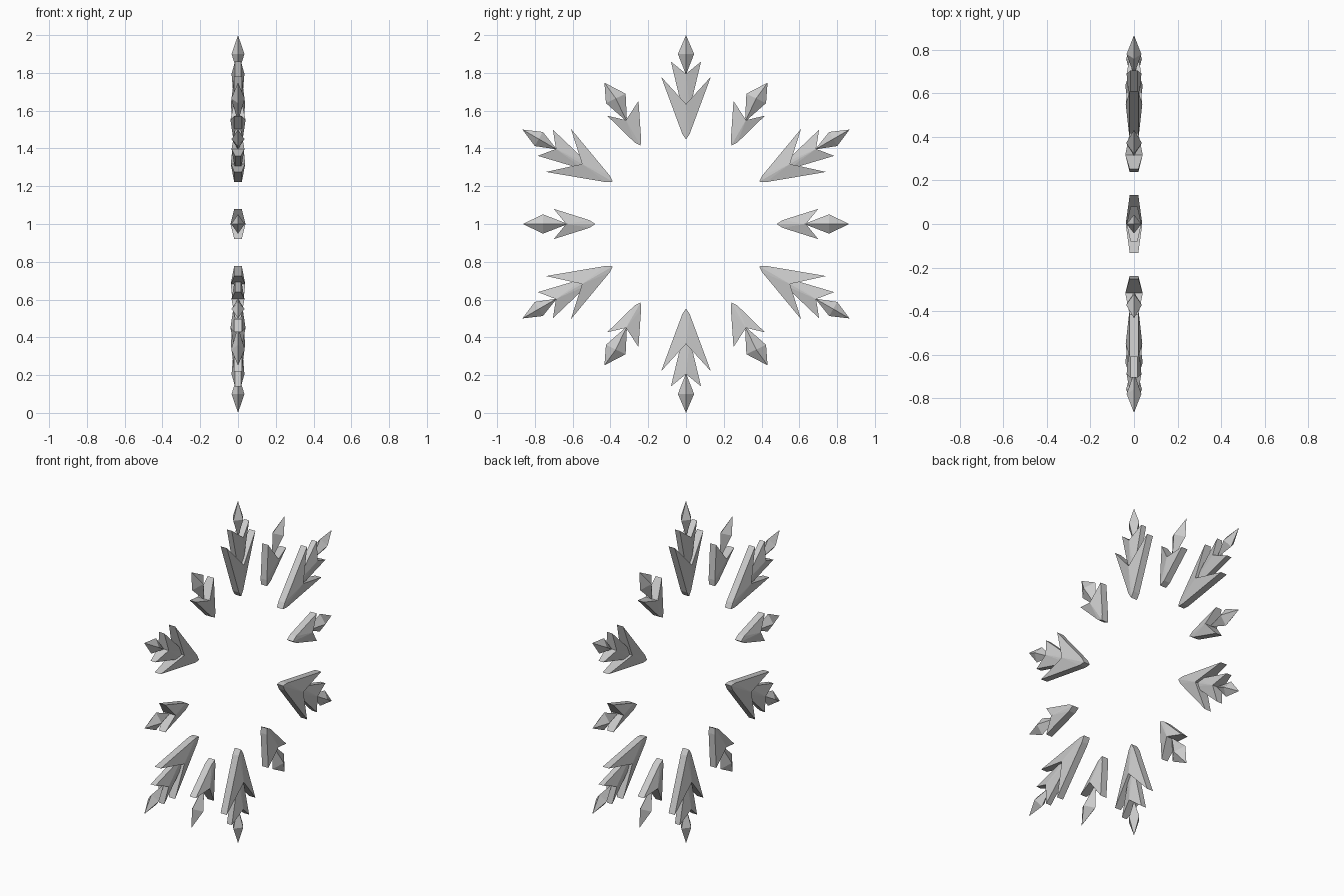
import bpy, bmesh
from math import sin, cos, radians

if "Cube" in bpy.data.objects:
    bpy.data.objects.remove(bpy.data.objects["Cube"])


def place(x, p, r, deg):
    """Local point (thickness x, sideways p, radius r) on a spoke turned deg from up."""
    a = radians(deg)
    return (x, r * sin(a) + p * cos(a), 1 + r * cos(a) - p * sin(a))


def finish(name, bm):
    bmesh.ops.recalc_face_normals(bm, faces=bm.faces)
    me = bpy.data.meshes.new(name)
    bm.to_mesh(me)
    bm.free()
    bpy.context.collection.objects.link(bpy.data.objects.new(name, me))


def chevron(name, deg, tip, notch, left, right, edge, ridge):
    """V-shaped crystal: thin outer walls rising to a thick ridge at the notch."""
    def chamfer(wing, w):
        s = 1 if wing[0] > 0 else -1
        return (s * w, tip + 0.03, edge)
    outline = [(0, tip, edge), chamfer(right, 0.02), (*right, edge),
               (0, notch, ridge), (*left, edge), chamfer(left, 0.02)]
    bm = bmesh.new()
    front, back = [[bm.verts.new(place(s * t, p, r, deg)) for p, r, t in outline]
                   for s in (1, -1)]
    n = len(outline)
    for i in range(n):
        j = (i + 1) % n
        bm.faces.new((front[i], front[j], back[j], back[i]))
    # flat facets fan out from the notch
    for ring in (front, back):
        for i, j in ((4, 5), (5, 0), (0, 1), (1, 2)):
            bm.faces.new((ring[3], ring[i], ring[j]))
    finish(name, bm)


def diamond(name, deg, bottom, top, left, right, thick):
    """Stretched octahedron at the spoke end."""
    mid = (left[1] + right[1]) / 2
    mp = (left[0] + right[0]) / 2
    bm = bmesh.new()
    pts = [(0, *left), (thick, mp, mid), (0, *right), (-thick, mp, mid)]
    ring = [bm.verts.new(place(*q, deg)) for q in pts]
    for r in (bottom, top):
        end = bm.verts.new(place(0, 0, r, deg))
        for i in range(4):
            bm.faces.new((ring[i], ring[(i + 1) % 4], end))
    finish(name, bm)


# six long spokes
for k in range(6):
    a = 60 * k
    chevron(f"long_spoke_outer_chevron_{k}", a, 0.448, 0.635,
            (-0.132, 0.78), (0.132, 0.78), 0.02, 0.038)
    chevron(f"long_spoke_inner_chevron_{k}", a, 0.58, 0.795,
            (-0.08, 0.86), (0.08, 0.86), 0.016, 0.034)
    diamond(f"long_spoke_diamond_{k}", a, 0.79, 1.0,
            (-0.043, 0.9), (0.043, 0.9), 0.034)

# six short spokes; the slanted ones lean slightly towards the vertical axis
for k in range(6):
    a = 60 * k + 30
    skew = (1, 0, -1)[k % 3]
    if skew:
        wings = [(-0.108, 0.69), (0.075, 0.705)]
        sides = [(-0.068, 0.757), (0.047, 0.766)]
    else:
        wings = [(-0.08, 0.70), (0.08, 0.70)]
        sides = [(-0.051, 0.757), (0.051, 0.757)]
    if skew < 0:
        wings = [(-p, r) for p, r in reversed(wings)]
        sides = [(-p, r) for p, r in reversed(sides)]
    chevron(f"short_spoke_chevron_{k}", a, 0.48, 0.635, *wings, 0.02, 0.04)
    diamond(f"short_spoke_diamond_{k}", a, 0.625, 0.864, *sides, 0.036)
